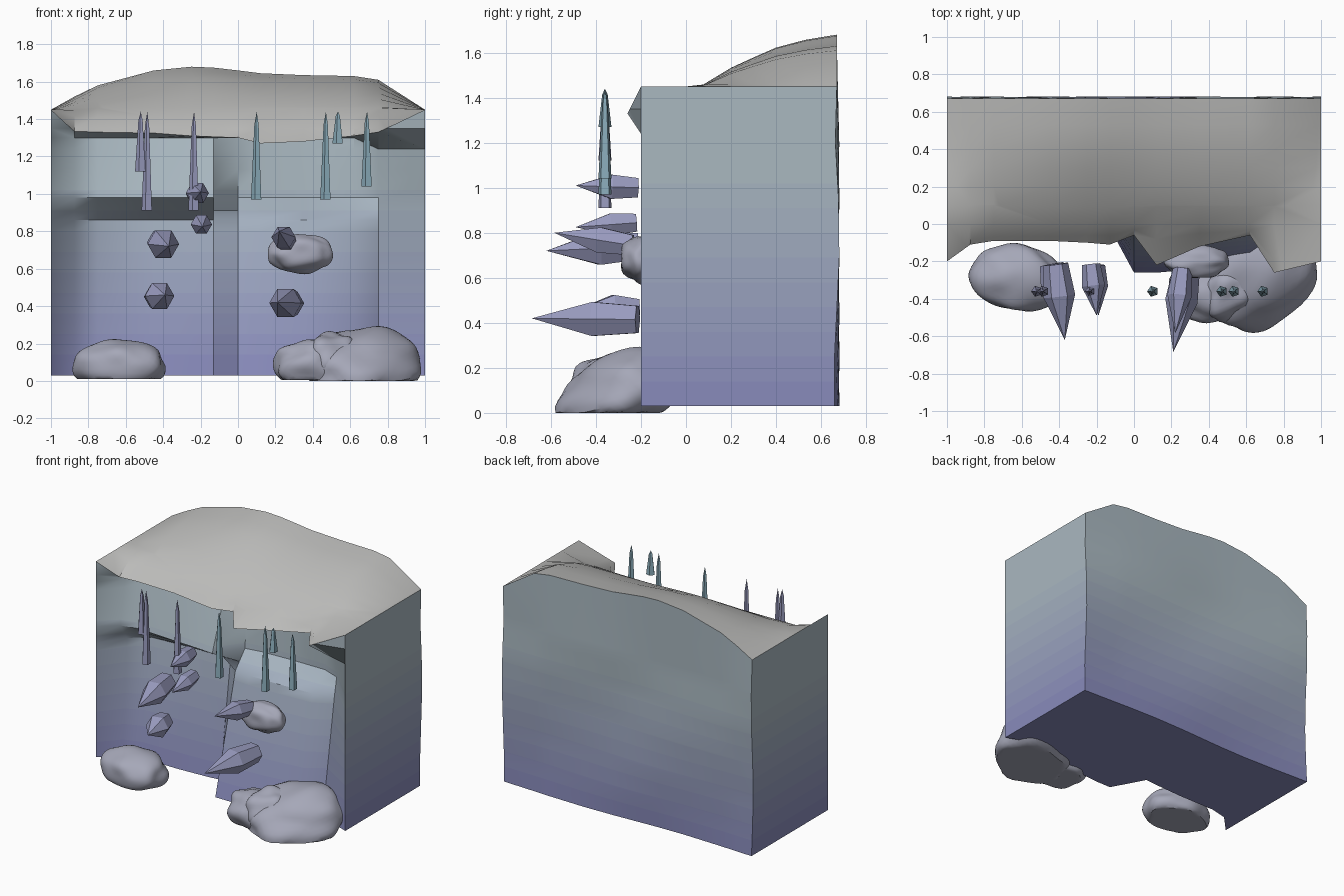
import bpy, bmesh, math
from mathutils import Vector, Matrix, noise

if "Cube" in bpy.data.objects:
    bpy.data.objects.remove(bpy.data.objects["Cube"])


def material(name, rgb):
    m = bpy.data.materials.new(name)
    m.diffuse_color = (*rgb, 1)
    m.use_nodes = True
    m.node_tree.nodes["Principled BSDF"].inputs["Base Color"].default_value = m.diffuse_color
    return m


BANDS = 14
LOW, HIGH = Vector((.25, .26, .50)), Vector((.40, .48, .53))
TINTS = [material("ice_%d" % i, LOW.lerp(HIGH, min(1, i / 9))) for i in range(BANDS)]
SNOW = material("snow", (.50, .50, .49))
CRYSTAL = material("crystal", (.32, .33, .52))
TEAL = material("icicle_ice", (.26, .42, .50))
ROCK = material("rock", (.38, .39, .48))


def finish(name, bm, mats, angle=None):
    bmesh.ops.recalc_face_normals(bm, faces=bm.faces)
    me = bpy.data.meshes.new(name)
    bm.to_mesh(me)
    bm.free()
    ob = bpy.data.objects.new(name, me)
    bpy.context.collection.objects.link(ob)
    for m in mats:
        me.materials.append(m)
    if angle:
        bpy.ops.object.select_all(action='DESELECT')
        ob.select_set(True)
        bpy.context.view_layer.objects.active = ob
        bpy.ops.object.shade_smooth_by_angle(angle=math.radians(angle))
    return ob


# Cliff block: x, wall y at four heights, lip y, lip z, back ridge z
STATIONS = [
    (-1.0, -.20, -.20, -.20, -.20, -.20, 1.45, 1.45),
    (-.875, -.07, -.02, -.10, -.04, -.11, 1.335, 1.52),
    (-.75, -.04, .08, -.07, .00, -.09, 1.33, 1.58),
    (-.45, -.04, .10, -.09, .01, -.09, 1.325, 1.66),
    (-.25, -.03, .10, -.10, .01, -.10, 1.31, 1.68),
    (-.13, -.02, .10, -.11, .01, -.11, 1.305, 1.675),
    (0.0, -.26, -.03, .08, .10, -.06, 1.30, 1.66),
    (.12, -.26, -.04, .10, .12, -.22, 1.27, 1.645),
    (.35, -.24, -.04, .11, .13, -.12, 1.28, 1.635),
    (.62, -.20, -.03, .11, .12, -.06, 1.31, 1.63),
    (.75, -.10, .035, .06, .02, -.26, 1.33, 1.61),
    (1.0, -.20, -.20, -.20, -.20, -.20, 1.45, 1.45),
]
ROOF = [(0, 0), (.1, .16), (.2, .36), (.3, .56), (.4, .75), (.53, .90), (.67, 1)]


def ring(x, y0, y1, y2, y3, lip_y, lip_z, ridge):
    pts = [(y0 + (y1 - y0) * t, .03 + .83 * t) for t in (0, .25, .5, .75, 1)]
    pts += [(y2, .98), (y3, 1.24 if x > .7 else 1.3), (lip_y, lip_z)]
    for y, t in ROOF:
        droop = (1.45 - lip_z) * max(0, .3 - 2 * y)
        pts.append((y, 1.45 + (ridge - 1.45) * t - droop))
    for z in (1.2, .95, .7, .45, .24, .03):
        pts.append((.67 + .012 * math.sin(4 * x + 5 * z), z))
    return [Vector((x, y, z)) for y, z in pts]


bm = bmesh.new()
rings = [[bm.verts.new(p) for p in ring(*s)] for s in STATIONS]
n = len(rings[0])
for a, b in zip(rings, rings[1:]):
    for i in range(n):
        j = (i + 1) % n
        f = bm.faces.new((a[i], a[j], b[j], b[i]))
        f.material_index = BANDS if 7 <= i < 14 else 0
bm.faces.new(rings[0])
bm.faces.new(rings[-1])
# slice into level bands so the ice tint fades with height
for k in range(1, BANDS):
    bmesh.ops.bisect_plane(bm, geom=bm.verts[:] + bm.edges[:] + bm.faces[:],
                           plane_co=(0, 0, .03 + k * .11), plane_no=(0, 0, 1))
for f in bm.faces:
    if f.material_index != BANDS:
        z = f.calc_center_median().z
        f.material_index = max(0, min(BANDS - 1, int((z - .03) / .11)))
finish("cliff_block", bm, TINTS + [SNOW], 35)


def spike(name, base, tip, r, sides, shoulder, end, mat):
    """Tapered prism from base to tip; shoulder = (position, radius factor)."""
    base, tip = Vector(base), Vector(tip)
    axis = tip - base
    rot = axis.to_track_quat('Z', 'Y')
    bm = bmesh.new()
    loops = []
    for t, k in ((0, end), shoulder):
        loops.append([bm.verts.new(base + axis * t + rot @ Vector(
            (r * k * math.cos(math.tau * i / sides), r * k * math.sin(math.tau * i / sides), 0)))
            for i in range(sides)])
    apex = bm.verts.new(tip)
    bm.faces.new(loops[0])
    for i in range(sides):
        j = (i + 1) % sides
        bm.faces.new((loops[0][i], loops[0][j], loops[1][j], loops[1][i]))
        bm.faces.new((loops[1][i], loops[1][j], apex))
    finish(name, bm, [mat])


# Thin icicles in a row below the lip, narrow at the top
for i, (x, bottom) in enumerate([(-.52, 1.12), (-.485, .91), (-.235, .91), (.10, .97),
                                 (.47, .97), (.535, 1.27), (.69, 1.04)]):
    spike("icicle_%d" % (i + 1), (x, -.36, bottom), (x, -.36, 1.44), .032, 5,
          (.85, .4), .95, TEAL if x > 0 else CRYSTAL)

# Crystals growing out of the wall towards the front
for i, (base, tip, r) in enumerate([
        ((-.23, -.215, 1.0), (-.20, -.49, 1.01), .062),
        ((-.20, -.22, .845), (-.19, -.49, .825), .057),
        ((-.42, -.215, .74), (-.37, -.62, .72), .085),
        ((.26, -.24, .745), (.22, -.585, .80), .065),
        ((-.44, -.215, .45), (-.39, -.48, .46), .08),
        ((.285, -.215, .415), (.21, -.685, .42), .087)]):
    spike("crystal_%d" % (i + 1), base, tip, r, 6, (.42, 1), .8, CRYSTAL)


# Boulders: noisy spheres with a flattened underside, lean raises the rear
def boulder(name, centre, size, turn, seed, flat=None, rough=.16, lean=0):
    bm = bmesh.new()
    bmesh.ops.create_icosphere(bm, subdivisions=4, radius=1)
    rot = Matrix.Rotation(math.radians(turn), 3, 'Z')
    for v in bm.verts:
        p = v.co * (1 + rough * noise.noise(v.co * 1.6 + Vector((seed, seed * 2, 0))))
        p = rot @ Vector((p.x * size[0], p.y * size[1], p.z * size[2]))
        p.z += lean * p.y
        p += Vector(centre)
        if flat is not None:
            p.z = max(p.z, flat)
        v.co = p
    finish(name, bm, [ROCK], 35)


boulder("left_boulder", (-.63, -.29, .08), (.25, .18, .14), -8, 3, .01, .12)
boulder("right_boulder", (.67, -.29, .09), (.33, .25, .18), 28, 7, 0, .16, .22)
boulder("small_right_boulder", (.40, -.36, .08), (.21, .16, .14), -10, 11, .005)
boulder("middle_ridge_boulder", (.50, -.37, .12), (.17, .14, .14), 35, 5, .005, .2, .15)
boulder("wall_stone", (.335, -.20, .685), (.175, .09, .105), 0, 9)
